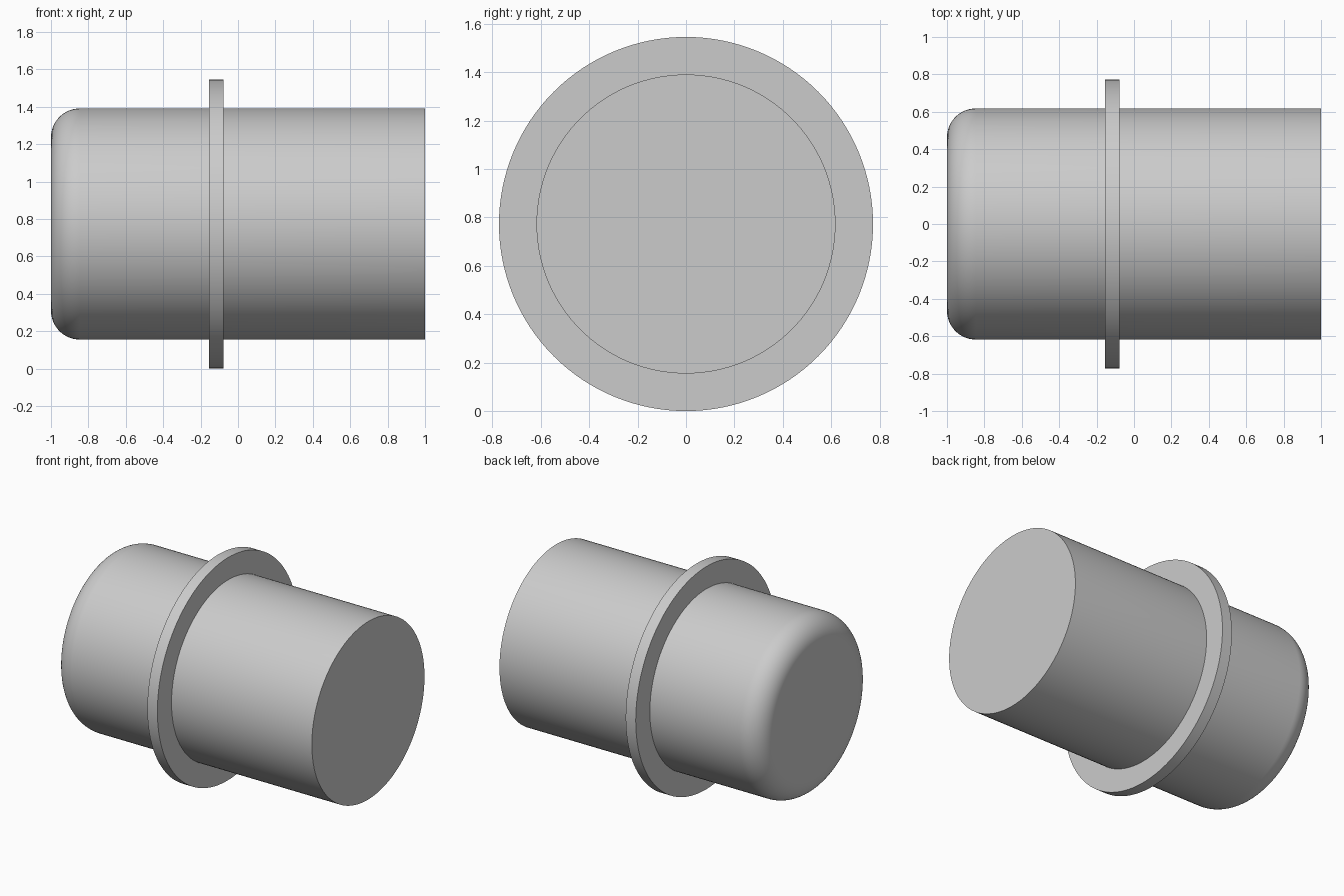
import bpy, bmesh, math
from mathutils import Vector, Matrix

cube = bpy.data.objects.get("Cube")
if cube:
    bpy.data.objects.remove(cube, do_unlink=True)

BODY_R, FLANGE_R, FILLET = 0.618, 0.773, 0.155
SEGMENTS = 128

grey = bpy.data.materials.new("plain grey")
grey.use_nodes = True
colour = (0.6, 0.6, 0.6, 1)
grey.diffuse_color = colour
grey.node_tree.nodes["Principled BSDF"].inputs["Base Color"].default_value = colour


def lathe(name, profile):
    """Revolve (x, radius) points about the x axis and close any open end that is a cap."""
    bm = bmesh.new()
    rings = []
    for x, r in profile:
        ring = []
        for i in range(SEGMENTS):
            a = math.tau * i / SEGMENTS
            ring.append(bm.verts.new((x, r * math.cos(a), r * math.sin(a))))
        rings.append(ring)
    for a, b in zip(rings, rings[1:]):
        for i in range(SEGMENTS):
            j = (i + 1) % SEGMENTS
            bm.faces.new((a[i], a[j], b[j], b[i]))
    return bm, rings


def finish(name, bm):
    bmesh.ops.recalc_face_normals(bm, faces=bm.faces)
    mesh = bpy.data.meshes.new(name)
    bm.to_mesh(mesh)
    bm.free()
    mesh.materials.append(grey)
    obj = bpy.data.objects.new(name, mesh)
    bpy.context.collection.objects.link(obj)
    obj.location.z = FLANGE_R
    bpy.ops.object.select_all(action="DESELECT")
    obj.select_set(True)
    bpy.context.view_layer.objects.active = obj
    bpy.ops.object.shade_smooth_by_angle(angle=math.radians(30))
    # Flat end caps and ring sides
    for face in mesh.polygons:
        if abs(face.normal.x) > 0.9999:
            face.use_smooth = False
    return obj


# Cylindrical body with one rounded end
steps = 16
profile = []
for k in range(steps + 1):
    a = math.pi / 2 * k / steps
    profile.append((-1 + FILLET * (1 - math.sin(a)),
                    BODY_R - FILLET * (1 - math.cos(a))))
profile.reverse()
profile = [(-1 + FILLET - FILLET * math.cos(math.pi / 2 * k / steps),
            BODY_R - FILLET + FILLET * math.sin(math.pi / 2 * k / steps))
           for k in range(steps + 1)]
bm, rings = lathe("body", profile + [(1, BODY_R)])
bm.faces.new(rings[0])
bm.faces.new(rings[-1])
finish("body", bm)

# Thin flange ring around the body
left, right = -0.155, -0.078
bm, rings = lathe("flange", [(left, BODY_R), (left, FLANGE_R),
                             (right, FLANGE_R), (right, BODY_R)])
finish("flange", bm)
